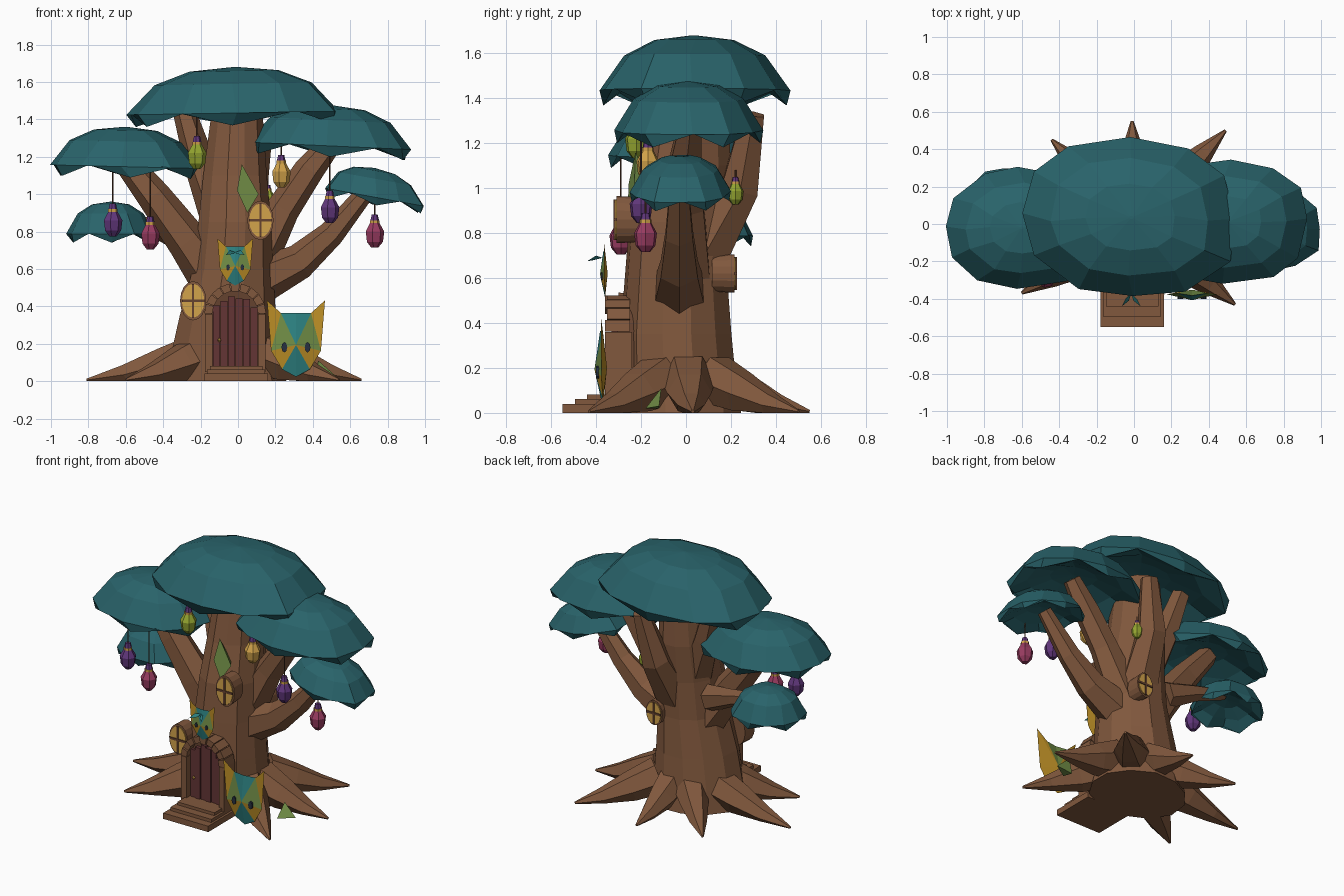
import bpy, bmesh, random
from math import sin, cos, pi, sqrt
from mathutils import Vector

if "Cube" in bpy.data.objects:
    bpy.data.objects.remove(bpy.data.objects["Cube"])
random.seed(4)

def mat(name, c):
    m = bpy.data.materials.new(name)
    m.diffuse_color = (*c, 1)
    m.use_nodes = True
    m.node_tree.nodes["Principled BSDF"].inputs["Base Color"].default_value = m.diffuse_color
    return m

BARK = mat("bark", (.22, .098, .047))
DARKWOOD = mat("dark_wood", (.13, .055, .028))
LEAF = mat("foliage", (.022, .125, .145))
GOLD = mat("gold", (.65, .37, .07))
RED = mat("door_red", (.127, .035, .035))
PURPLE = mat("purple", (.12, .038, .2))
PINK = mat("pink", (.32, .045, .12))
LIME = mat("lime", (.3, .38, .03))
YELLOW = mat("mask_yellow", (.52, .28, .02))
GREEN = mat("mask_green", (.16, .26, .06))
TEAL = mat("mask_teal", (.026, .22, .22))
DARK = mat("dark", (.02, .03, .05))

def mesh(name, verts, faces, mats, idx=None):
    me = bpy.data.meshes.new(name)
    me.from_pydata([tuple(v) for v in verts], [], faces)
    for m in mats:
        me.materials.append(m)
    for p, i in zip(me.polygons, idx or [0] * len(faces)):
        p.material_index = i
    bm = bmesh.new()
    bm.from_mesh(me)
    bmesh.ops.recalc_face_normals(bm, faces=bm.faces)
    bm.to_mesh(me)
    bm.free()
    ob = bpy.data.objects.new(name, me)
    bpy.context.collection.objects.link(ob)
    return ob

def loft(name, rings, m):
    """Bridge equal-sized rings of points and cap both ends."""
    n = len(rings[0])
    verts = [v for r in rings for v in r]
    faces = [(k*n+i, k*n+(i+1) % n, (k+1)*n+(i+1) % n, (k+1)*n+i)
             for k in range(len(rings)-1) for i in range(n)]
    faces += [tuple(range(n)), tuple(range(len(verts)-n, len(verts)))]
    return mesh(name, verts, faces, [m])

def tube(name, pts, m, n=6, ground=False):
    P = [Vector(p[:3]) for p in pts]
    rings = []
    for k, p in enumerate(P):
        d = (P[min(k+1, len(P)-1)] - P[max(k-1, 0)]).normalized()
        a = d.cross((0, 1, 0) if abs(d.y) < .8 else (1, 0, 0)).normalized()
        if ground:
            a = d.cross((0, 0, 1)).normalized()
        b = a.cross(d)
        ring = [p + (a*cos(2*pi*i/n) + b*sin(2*pi*i/n)) * pts[k][3] for i in range(n)]
        if ground:
            for v in ring:
                v.z = max(v.z, 0)
        rings.append(ring)
    return loft(name, rings, m)

def box(name, x0, x1, y0, y1, z0, z1, m):
    return loft(name, [[(x0, y0, z), (x1, y0, z), (x1, y1, z), (x0, y1, z)] for z in (z0, z1)], m)

def lathe(name, c, prof, m, n=7):
    return loft(name, [[(c[0]+r*cos(2*pi*i/n), c[1]+r*sin(2*pi*i/n), c[2]+z)
                        for i in range(n)] for r, z in prof], m)

# Trunk: z, centre x, centre y, radius x, radius y
prof = [(0, -.05, -.02, .33, .28), (.15, -.06, -.03, .295, .265), (.35, -.045, -.04, .265, .255),
        (.6, -.02, -.04, .22, .235), (.85, -.01, -.03, .2, .225), (1.1, -.01, .01, .175, .2),
        (1.44, 0, .03, .14, .16)]
rings = []
wob = [random.uniform(.94, 1.05) for _ in range(12)]
for z, cx, cy, rx, ry in prof:
    rings.append([(cx + rx*w*cos(pi*i/6+.26), cy + ry*w*sin(pi*i/6+.26), z) for i, w in enumerate(wob)])
loft("trunk", rings, BARK)

# Roots: tip positions and thickness
for x, y, s in [(-.81, .03, 1), (-.6, -.37, 1.1), (-.44, .45, .9), (-.01, .55, .9), (.49, .5, .95),
                (.66, .03, 1), (.54, -.43, 1)]:
    tube("root", [(x*.25, y*.25, .15, .125*s), (x*.5, y*.5, .09, .1*s), (x*.75, y*.75, .035, .06*s),
                  (x, y, .006, .008)], BARK, 6, True)

# Branches: x, y, z, radius
for pts in [
    [(-.05, -.02, .45, .15), (-.27, -.05, .75, .11), (-.45, -.05, .99, .09), (-.62, -.03, 1.2, .065)],
    [(-.06, 0, .8, .12), (-.2, .06, 1.15, .085), (-.29, .1, 1.45, .06)],
    [(.04, 0, .55, .13), (.24, 0, .92, .09), (.38, 0, 1.13, .08), (.52, .02, 1.3, .055)],
    [(.03, -.03, .5, .14), (.33, -.03, .64, .095), (.5, -.03, .79, .07), (.7, -.03, 1.03, .045)],
    [(.02, .06, .68, .13), (.06, .24, 1.0, .095), (.13, .3, 1.33, .055)],
    [(-.22, .04, .74, .09), (-.42, .08, .81, .055), (-.64, .1, .87, .035)],
]:
    tube("branch", pts, BARK)

# Leaf canopies: domed caps with ragged rims and hollow undersides
def canopy(c, rx, ry, z, h, tilt=0, n=12):
    wob = [random.uniform(.95, 1.03)*(1 + .07*abs(sin(4*pi*i/n))) for i in range(n)]
    rings = []
    for r, f, jag in [(.02, 1, 0), (.42, .93, 0), (.74, .7, 0), (1, .18, 0), (.96, .08, .12),
                      (.7, .27, .04), (.35, .45, 0), (.02, .5, 0)]:
        ring = []
        for i, w in enumerate(wob):
            a = 2*pi*(i + random.uniform(-.12, .12))/n
            x, y = r*w*cos(a), r*w*sin(a)
            ring.append((c[0]+rx*x, c[1]+ry*y, z + h*(f + jag*(-1)**i) + tilt*x))
        rings.append(ring)
    loft("canopy", rings, LEAF)

canopy((-.015, .035), .575, .42, 1.38, .3, .01)
canopy((.5, .01), .44, .34, 1.21, .265, -.02)
canopy((-.6, -.02), .41, .32, 1.1, .26, -.01)
canopy((.73, -.025), .275, .22, .95, .19, -.05)
canopy((-.68, .085), .235, .21, .75, .21)

# Hanging lanterns: x, y, z, string top, scale, colour
for x, y, z, top, s, m in [(-.67, -.23, .85, 1.16, 1, PURPLE), (-.47, -.29, .78, 1.16, 1, PINK),
                           (-.22, -.22, 1.21, 1.42, 1, LIME), (.23, -.17, 1.11, 1.3, 1, GOLD),
                           (.49, -.2, .92, 1.27, 1, PURPLE), (.73, -.18, .79, 1.04, 1, PINK),
                           (.16, .22, .98, 1.08, .7, LIME)]:
    c = (x, y, z)
    lathe("lantern_body", c, [(.02*s, -.075*s), (.045*s, -.045*s), (.052*s, .01*s), (.024*s, .06*s)], m)
    lathe("lantern_band", c, [(.027*s, .055*s), (.027*s, .07*s)], GOLD)
    lathe("lantern_cap", c, [(.024*s, .07*s), (.017*s, .1*s)], PURPLE)
    lathe("lantern_string", c, [(.004, .09*s), (.004, top - z)], DARKWOOD, 4)

# Oval windows: frame, pane and crossbars; s is the facing sign along y
def window(x, y, z, s, rx=.07, rz=.105, depth=.1):
    def oval(k, yy):
        return [(x+k*rx*cos(pi*i/8), yy, z+k*rz*sin(pi*i/8)) for i in range(16)]
    loft("window_frame", [oval(.95, y-s*depth), oval(1, y)], BARK)
    loft("window_pane", [oval(.86, y-s*.02), oval(.86, y+s*.006)], GOLD)
    ys = sorted((y, y+s*.012))
    box("window_bar", x-.006, x+.006, *ys, z-rz*.86, z+rz*.86, DARKWOOD)
    box("window_bar", x-rx*.86, x+rx*.86, *ys, z-.007, z+.007, DARKWOOD)

window(-.24, -.3, .43, -1)
window(.12, -.31, .86, -1)
window(.09, .215, .62, 1, .062, .085)

# Door with arched frame
DX, SPR = -.015, .36
arch = [(DX+.13*cos(pi*i/10), SPR+.13*sin(pi*i/10)) for i in range(11)] + [(DX-.13, .05), (DX+.13, .05)]
loft("door_recess", [[(x, y, z) for x, z in arch] for y in (-.2, -.305)], DARKWOOD)
for i in range(6):
    x = DX - .12 + .04*i
    top = SPR - .03 + sqrt(.125**2 - (x + .02 - DX)**2) - .01*(i % 2)
    box("door_plank", x+.002, x+.038, -.325 - .006*(i % 2), -.3, .07, top, RED)
lathe("door_knob", (-.1, -.335, .22), [(.003, -.01), (.011, 0), (.003, .01)], GOLD, 6)
for s in (-1, 1):
    xs = sorted((DX+s*.122, DX+s*.162))
    box("door_jamb", *xs, -.36, -.24, .05, SPR, BARK)
for i in range(9):
    a0, a1 = pi*i/9+.015, pi*(i+1)/9-.015
    q = [(r, a) for r, a in ((.122, a0), (.165, a0), (.165, a1), (.122, a1))]
    loft("arch_block", [[(DX+r*cos(a), y, SPR+r*sin(a)) for r, a in q]
                        for y in (-.25, -.36 + .008*(i % 2))], BARK)

# Steps
for w, y, z0, z1 in [(.17, -.55, 0, .04), (.155, -.495, .035, .062), (.14, -.44, .055, .082)]:
    box("step", -.01-w, -.01+w, y, -.25, z0, z1, BARK)

# Animal masks: faceted front, closed back
def mask(cx, y, cz, s):
    half = [(.26, 0, .53), (.5, -.03, .75), (.43, -.02, -.12), (.24, 0, -.44)]
    mid = [(0, -.04, .53), (0, -.12, -.02), (0, 0, -.57), (0, .06, 0)]
    local = mid + half + [(-u, d, w) for u, d, w in half]
    verts = [(cx+u*s, y+d*s, cz+w*s) for u, d, w in local]
    faces, idx = [], []
    for o in (4, 8):
        A, E, B, J = o, o+1, o+2, o+3
        faces += [(0, A, 1), (A, B, 1), (A, E, B), (1, B, J), (1, J, 2),
                  (0, A, 3), (A, E, 3), (E, B, 3), (B, J, 3), (J, 2, 3)]
        idx += [2, 1, 0, 0, 2, 1, 0, 0, 0, 0]
    mesh("mask", verts, faces, [YELLOW, GREEN, TEAL], idx)
    for k in (-1, 1):
        e = (cx+k*.2*s, cz-.06*s)
        loft("mask_eye", [[(e[0]+.05*s*cos(pi*i/4), yy, e[1]+.09*s*sin(pi*i/4)) for i in range(8)]
                          for yy in (y-.1*s, y-.03*s)], DARK)

mask(.31, -.37, .2, .31)
mask(-.015, -.36, .62, .19)
# Crest leaves on the small mask
for s in (-1, 1):
    mesh("crest_leaf", [(-.015, -.37, .69), (-.015+s*.03, -.4, .7), (-.015+s*.05, -.44, .675),
                        (-.015+s*.012, -.41, .68)], [(0, 1, 2, 3)], [TEAL])

# Leaf on the trunk and moss shard by the root
def shard(name, pts, back):
    n = len(pts)
    mesh(name, pts + [back], [tuple(range(n))] + [(i, (i+1) % n, n) for i in range(n)], [GREEN])

shard("trunk_leaf", [(.05, -.26, .9), (.11, -.23, 1.0), (.02, -.225, 1.16), (-.005, -.255, 1.02)], (.05, -.15, 1.0))
shard("root_moss", [(.42, -.18, .02), (.52, -.12, .03), (.43, -.11, .11)], (.4, -.12, .02))
